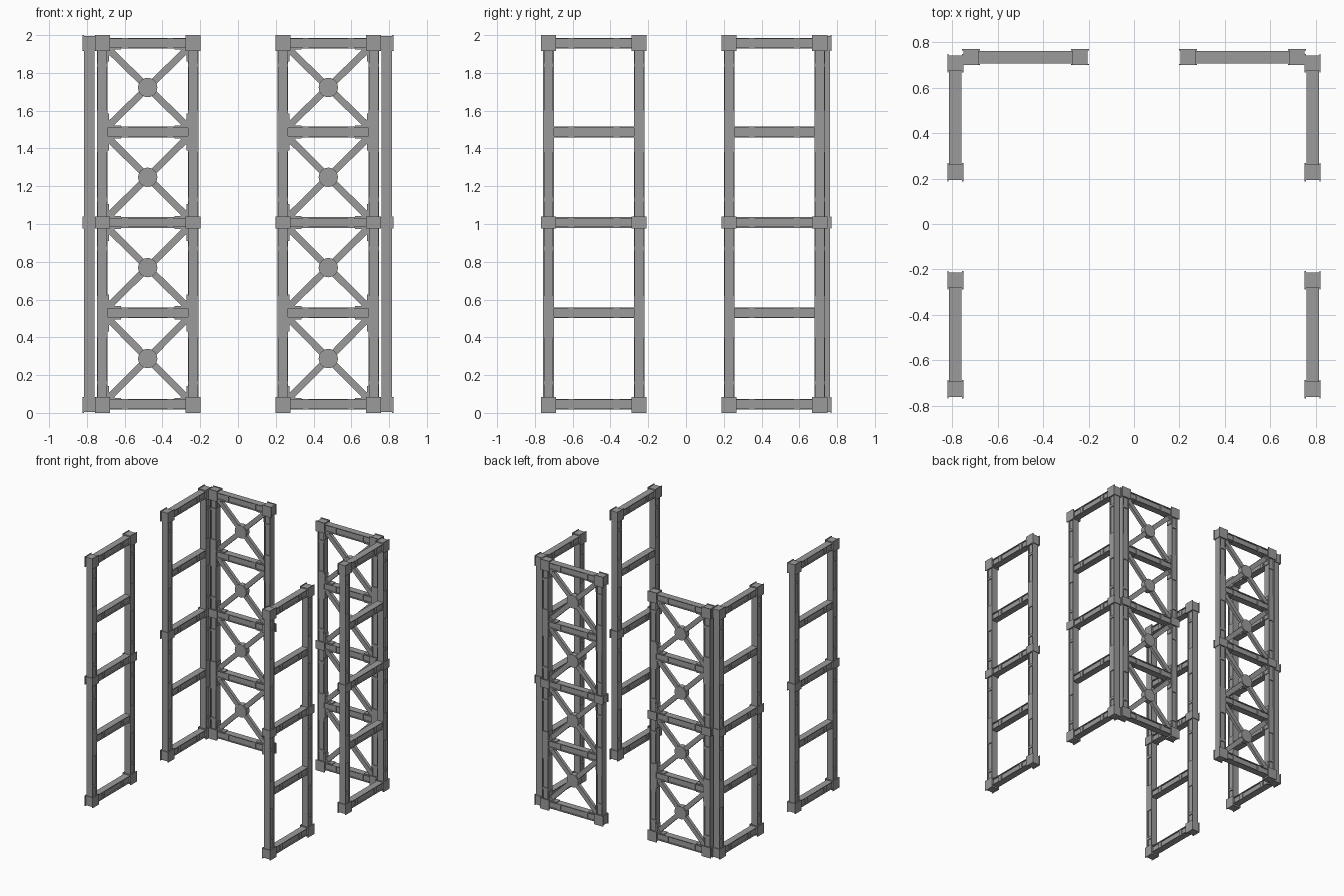
import bpy, bmesh, math
from mathutils import Matrix, Vector

if "Cube" in bpy.data.objects:
    bpy.data.objects.remove(bpy.data.objects["Cube"])

RAIL_Z = [0.045, 0.53, 1.008, 1.487, 1.958]
POST_X = 0.24          # post centre offset inside a frame
FW = 0.028             # half width of a beam
FD = 0.027             # half depth of a beam


def box(bm, c, s, rot=None):
    m = Matrix.Translation(c) @ (rot or Matrix()) @ Matrix.Diagonal((*s, 1))
    bmesh.ops.create_cube(bm, size=1, matrix=m)


def beam(bm, m, length, bands):
    """I-beam along local z: side flanges, recessed core, raised bands on the core."""
    tmp = bmesh.new()
    box(tmp, (0, 0, 0), (2 * FW - 0.006, 0.034, length))
    for s in (-1, 1):
        box(tmp, (s * (FW - 0.003), 0, 0), (0.006, 2 * FD, length))
    for a, b in bands:
        box(tmp, (0, 0, (a + b) / 2), (2 * FW - 0.007, 2 * FD - 0.006, b - a))
    tmp.transform(m)
    me = bpy.data.meshes.new("tmp")
    tmp.to_mesh(me)
    tmp.free()
    bm.from_mesh(me)
    bpy.data.meshes.remove(me)


steel = bpy.data.materials.new("dark_steel")
steel.diffuse_color = (0.33, 0.33, 0.33, 1)
steel.use_nodes = True
steel.node_tree.nodes["Principled BSDF"].inputs["Base Color"].default_value = steel.diffuse_color


def mesh(name, build):
    bm = bmesh.new()
    build(bm)
    bmesh.ops.recalc_face_normals(bm, faces=bm.faces)
    me = bpy.data.meshes.new(name)
    bm.to_mesh(me)
    bm.free()
    me.materials.append(steel)
    return me


# uprights
def posts(bm):
    half = [(0.12, 0.14), (0.38, 0.60), (0.83, 0.85)]
    bands = half + [(-b, -a) for a, b in half]
    for s in (-1, 1):
        beam(bm, Matrix.Translation((s * POST_X, 0, 1.0)), 1.98, bands)


# horizontal rails
def rails(bm):
    turn = Matrix.Rotation(math.pi / 2, 4, 'Y')
    bands = [(-0.135, -0.105), (0.105, 0.135)]
    for z in RAIL_Z:
        beam(bm, Matrix.Translation((0, 0, z)) @ turn, 2 * POST_X - 0.05, bands)


# corner and middle joint blocks with cover plates front and back
def joints(bm):
    for z, h in ((0.042, 0.084), (1.008, 0.066), (1.958, 0.084)):
        for s in (-1, 1):
            box(bm, (s * POST_X, 0, z), (0.068, 0.062, h - 0.01))
            for d in (-1, 1):
                box(bm, (s * POST_X, d * 0.0325, z), (0.08, 0.006, h))


# diagonal crosses
def braces(bm):
    for lo, hi in zip(RAIL_Z, RAIL_Z[1:]):
        z0, z1, x = lo + 0.035, hi - 0.035, POST_X - 0.034
        ang = math.atan2(z1 - z0, 2 * x)
        ln = math.hypot(z1 - z0, 2 * x)
        for s in (-1, 1):
            box(bm, (0, 0, (z0 + z1) / 2), (ln, 0.026, 0.036),
                Matrix.Rotation(s * ang, 4, 'Y'))


# round hubs in the cross centres
def hubs(bm):
    for lo, hi in zip(RAIL_Z, RAIL_Z[1:]):
        m = Matrix.Translation((0, 0, (lo + hi) / 2)) @ Matrix.Rotation(math.pi / 2, 4, 'X')
        bmesh.ops.create_cone(bm, cap_ends=True, segments=24, radius1=0.051,
                              radius2=0.051, depth=0.042, matrix=m)


# angle brackets and gussets where the braces meet the frame
def brackets(bm):
    xi = POST_X - FW
    for lo, hi in zip(RAIL_Z, RAIL_Z[1:]):
        for z, up in ((lo + FW, 1), (hi - FW, -1)):
            for s in (-1, 1):
                box(bm, (s * (xi - 0.003), 0, z + up * 0.035), (0.008, 0.046, 0.07))
                box(bm, (s * (xi - 0.035), 0, z + up * 0.003), (0.07, 0.046, 0.008))
                tri = [(xi, z), (xi - 0.045, z), (xi, z + up * 0.045)]
                vs = [bm.verts.new((s * x, -0.018, zz)) for x, zz in tri]
                f = bm.faces.new(vs)
                ext = bmesh.ops.extrude_face_region(bm, geom=[f], use_keep_orig=True)
                bmesh.ops.translate(bm, vec=Vector((0, 0.036, 0)), verts=[
                    v for v in ext["geom"] if isinstance(v, bmesh.types.BMVert)])


plain = [mesh("posts", posts), mesh("rails", rails), mesh("joints", joints)]
cross = plain + [mesh("braces", braces), mesh("hubs", hubs), mesh("brackets", brackets)]


def place(frame, parts, loc, angle):
    for me in parts:
        ob = bpy.data.objects.new(f"{frame}_{me.name}", me)
        ob.location = loc
        ob.rotation_euler.z = angle
        bpy.context.collection.objects.link(ob)


# two braced back frames, four open side frames
for side, s in (("left", -1), ("right", 1)):
    place(f"back_{side}_frame", cross, (s * 0.478, 0.735, 0), 0)
    place(f"{side}_rear_frame", plain, (s * 0.787, 0.468, 0), math.pi / 2)
    place(f"{side}_front_frame", plain, (s * 0.787, -0.488, 0), math.pi / 2)
